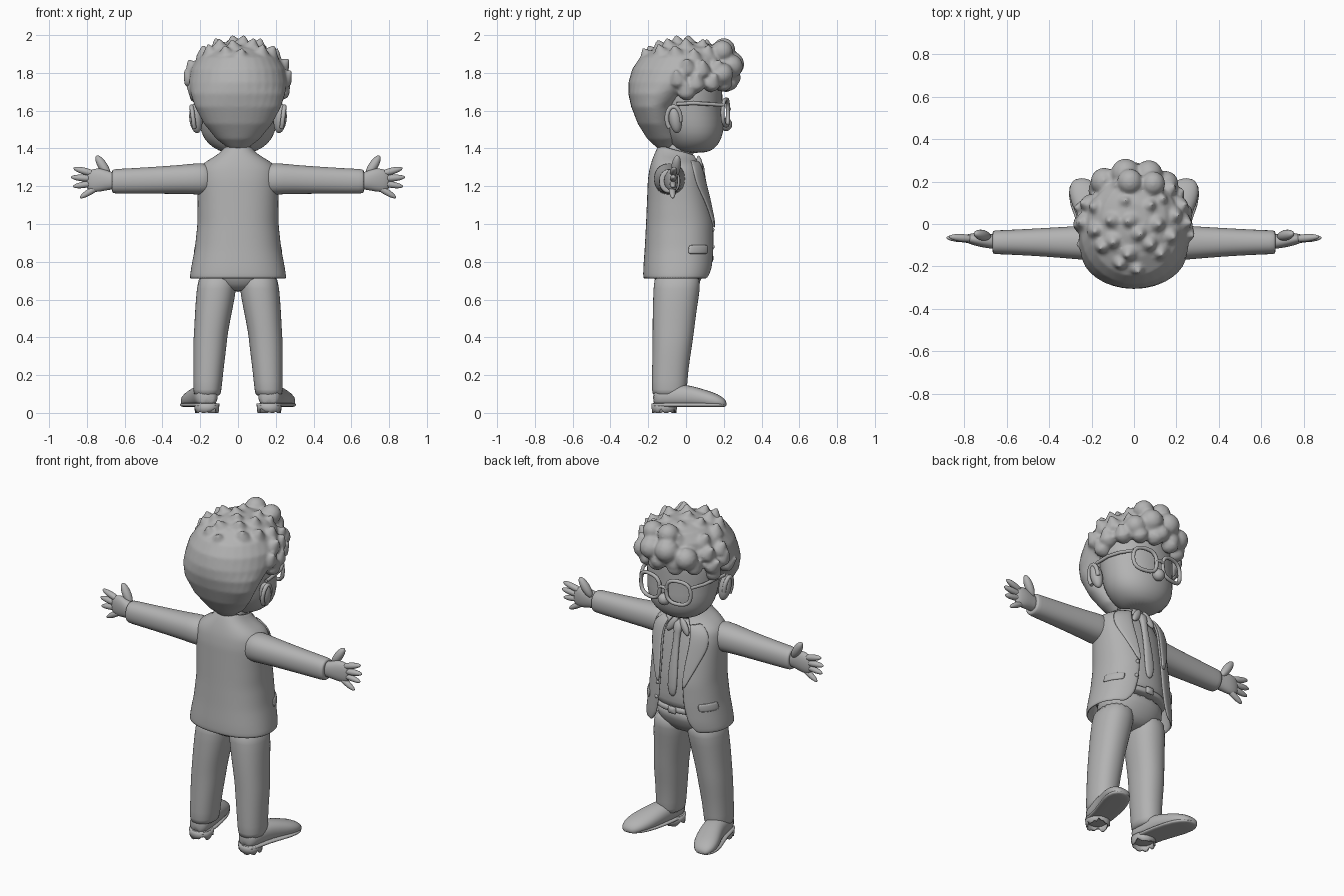
import bpy, bmesh, math, random
from mathutils import Vector

random.seed(4)
cube = bpy.data.objects.get("Cube")
if cube:
    bpy.data.objects.remove(cube)

grey = bpy.data.materials.new("plain grey")
grey.use_nodes = True
GREY = (0.45, 0.45, 0.45, 1)
grey.diffuse_color = GREY
grey.node_tree.nodes["Principled BSDF"].inputs["Base Color"].default_value = GREY


def finish(name, bm, mirror=False, subsurf=1, thick=0):
    """Turn a bmesh into a smooth grey object with the usual modifiers."""
    bmesh.ops.recalc_face_normals(bm, faces=bm.faces)
    mesh = bpy.data.meshes.new(name)
    bm.to_mesh(mesh)
    bm.free()
    mesh.materials.append(grey)
    for poly in mesh.polygons:
        poly.use_smooth = True
    obj = bpy.data.objects.new(name, mesh)
    bpy.context.collection.objects.link(obj)
    if thick:
        solid = obj.modifiers.new("thickness", 'SOLIDIFY')
        solid.thickness = thick
        solid.offset = 0
    if mirror:
        obj.modifiers.new("mirror", 'MIRROR').use_clip = False
    if subsurf:
        obj.modifiers.new("smooth", 'SUBSURF').levels = subsurf
        obj.modifiers["smooth"].render_levels = subsurf
    return obj


def skin(bm, rows, closed, cap=False):
    """Bridge rows of points into a grid of quads."""
    grid = [[bm.verts.new(p) for p in row] for row in rows]
    n = len(grid[0])
    for a, b in zip(grid, grid[1:]):
        for i in range(n if closed else n - 1):
            j = (i + 1) % n
            bm.faces.new((a[i], a[j], b[j], b[i]))
    if cap:
        bm.faces.new(grid[0])
        bm.faces.new(grid[-1])
    return grid


def spow(c, p):
    return math.copysign(abs(c) ** p, c)


def rings(axis, sections, n=20, power=0.9, floor=0.0):
    """Rounded cross-sections (t, u, v, ru, rv) along an axis."""
    rows = []
    for t, u, v, ru, rv in sections:
        row = []
        for k in range(n):
            a = math.tau * k / n
            p, q = u + ru * spow(math.cos(a), power), v + rv * spow(math.sin(a), power)
            x, y, z = {'X': (t, p, q), 'Y': (p, t, q), 'Z': (p, q, t)}[axis]
            row.append(Vector((x, y, max(z, floor))))
        rows.append(row)
    return rows


def loft(name, axis, sections, mirror=False, **kw):
    bm = bmesh.new()
    skin(bm, rings(axis, sections, **kw), True, True)
    return finish(name, bm, mirror)


def ball(bm, p, q, r, flat=1.0, pinch=0.0):
    """Ellipsoid spanning p to q; pinch narrows the end at q."""
    p, q = Vector(p), Vector(q)
    rot = (q - p).to_track_quat('Z', 'Y')
    made = bmesh.ops.create_uvsphere(bm, u_segments=14, v_segments=10, radius=1)
    for v in made["verts"]:
        k = 1 - pinch * max(v.co.z, 0)
        local = Vector((v.co.x * r * k, v.co.y * r * k, v.co.z * (q - p).length / 2))
        v.co = (p + q) / 2 + rot @ local
        v.co.y = (p.y + q.y) / 2 + (v.co.y - (p.y + q.y) / 2) * flat


def tube(name, points, r, closed=False, mirror=False):
    """Round wire through points, made into a mesh."""
    curve = bpy.data.curves.new(name, 'CURVE')
    curve.dimensions = '3D'
    curve.bevel_depth, curve.bevel_resolution = r, 2
    curve.use_fill_caps = True
    line = curve.splines.new('POLY')
    line.points.add(len(points) - 1)
    line.use_cyclic_u = closed
    for slot, p in zip(line.points, points):
        slot.co = (*p, 1)
    temp = bpy.data.objects.new(name, curve)
    bpy.context.collection.objects.link(temp)
    mesh = bpy.data.meshes.new_from_object(temp.evaluated_get(bpy.context.evaluated_depsgraph_get()))
    bm = bmesh.new()
    bm.from_mesh(mesh)
    bpy.data.objects.remove(temp)
    bpy.data.meshes.remove(mesh)
    return finish(name, bm, mirror, 0)


# Jacket: open shell; each section is height, half width, back, front, half gap
JACKET = [(.71, .25, -.22, .135, .14), (.76, .243, -.22, .145, .095), (.87, .222, -.212, .15, .07),
          (1.0, .208, -.205, .147, .06), (1.12, .207, -.2, .125, .065), (1.24, .21, -.195, .098, .075),
          (1.3, .2, -.185, .08, .07), (1.335, .155, -.17, .07, .06), (1.36, .095, -.155, .062, .05),
          (1.39, .075, -.135, .055, .04)]


def jacket_at(z):
    for a, b in zip(JACKET, JACKET[1:]):
        if z <= b[0]:
            f = (z - a[0]) / (b[0] - a[0])
            return [s + (t - s) * f for s, t in zip(a, b)]
    return JACKET[-1]


def jacket_point(z, u, lift=0.0):
    """u runs 0..1 from one front edge round the back to the other."""
    _, hw, back, front, gap = jacket_at(z)
    g = math.asin(gap / hw)
    a = g + (math.tau - 2 * g) * u
    dip = -0.03 * math.cos(a) * max(0, min(1, (z - 1.3) / 0.08))
    return Vector(((hw + lift) * spow(math.sin(a), .85),
                   (front + back) / 2 + ((front - back) / 2 + lift) * spow(math.cos(a), .85), z + dip))


def patch(name, heights, span, lift, thick, mirror=False):
    """Strip lying on the jacket; span gives the u range at each height."""
    bm = bmesh.new()
    skin(bm, [[jacket_point(z, s + (e - s) * k / 4, lift) for k in range(5)]
              for z in heights for s, e in [span(z)]], False)
    return finish(name, bm, mirror, 1, thick)


levels = [.71 + .68 * k / 22 for k in range(23)]
bm = bmesh.new()
skin(bm, [[jacket_point(z, k / 40) for k in range(41)] for z in levels], False)
finish("jacket", bm, thick=0.014)
patch("lapels", [.98 + .37 * k / 8 for k in range(9)],
      lambda z: (0, .012 + .1 * min(1, (z - .98) / .24)), .012, .012, True)
patch("pocket_flaps", (.84, .865, .89), lambda z: (.07, .19), .009, .012, True)
bm = bmesh.new()
for z in (.88, .97):
    p = jacket_point(z, .015)
    ball(bm, p - Vector((0, .008, 0)), p + Vector((0, .014, 0)), .012)
finish("buttons", bm, subsurf=0)

# Shirt, neck, collar, tie and belt
loft("shirt", 'Z', [(z, 0, (b + f) / 2, hw - .022, (f - b) / 2 - .018)
                    for z, hw, b, f, _ in [jacket_at(.8 + .07 * k) for k in range(9)]])
loft("neck", 'Z', [(1.3, 0, -.05, .075, .08), (1.38, 0, -.04, .07, .08), (1.46, 0, -.02, .07, .08)])
loft("tie", 'Z', [(.9, 0, .13, .012, .01), (.95, 0, .137, .035, .012), (1.1, 0, .12, .026, .014),
                  (1.27, 0, .083, .017, .014), (1.29, 0, .08, .026, .02), (1.33, 0, .068, .03, .02),
                  (1.345, 0, .055, .02, .015)])
bm = bmesh.new()
ball(bm, (.012, .06, 1.36), (.07, .085, 1.27), .022, .7)
finish("shirt_collar", bm, True, 0)
loft("belt", 'Z', [(.8, 0, -.035, .2, .165), (.805, 0, -.035, .207, .172),
                   (.835, 0, -.035, .207, .172), (.84, 0, -.035, .2, .165)])
loft("buckle", 'Y', [(.125, 0, .82, .03, .024), (.147, 0, .82, .03, .024)], power=.4)

# Trousers
loft("hips", 'Z', [(.64, 0, -.045, .06, .07), (.68, 0, -.045, .17, .115), (.74, 0, -.04, .205, .14),
                   (.83, 0, -.035, .2, .162)])
loft("trouser_legs", 'Z', [(.75, .105, -.045, .1, .125), (.66, .113, -.048, .107, .125),
                           (.55, .128, -.06, .1, .118), (.42, .144, -.068, .09, .11),
                           (.36, .149, -.072, .09, .106), (.22, .157, -.085, .08, .096),
                           (.11, .163, -.088, .075, .094), (.085, .163, -.088, .07, .088)], mirror=True)

# Shoes with worn, ragged heels
loft("shoes", 'Y', [(-.175, .165, .08, .035, .045), (-.15, .165, .085, .063, .055), (-.05, .175, .09, .065, .065),
                    (.03, .195, .085, .072, .06), (.11, .222, .07, .08, .05), (.17, .238, .06, .07, .04),
                    (.205, .245, .05, .045, .025), (.215, .246, .045, .02, .01)], mirror=True, floor=.04)
loft("shoe_soles", 'Y', [(-.18, .165, .042, .03, .01), (-.16, .165, .042, .067, .012), (-.05, .175, .042, .07, .012),
                         (.1, .222, .042, .088, .012), (.18, .242, .042, .068, .012),
                         (.217, .248, .042, .025, .01)], mirror=True, power=.6)
bm = bmesh.new()
rows = rings('Z', [(.05, .165, -.115, .062, .064), (.025, .165, -.115, .06, .062),
                   (.01, .165, -.115, .058, .06)], n=26)
for i, p in enumerate(rows[-1]):
    p.z = random.choice((0, .008, .022)) if i else 0
skin(bm, rows, True)
finish("heels", bm, True, 0, .01)

# Sleeves and hands
loft("sleeves", 'X', [(.13, -.085, 1.235, .08, .08), (.2, -.088, 1.24, .085, .086), (.28, -.088, 1.237, .078, .078),
                      (.42, -.086, 1.232, .068, .073), (.56, -.086, 1.228, .06, .068), (.65, -.086, 1.226, .057, .066),
                      (.668, -.086, 1.226, .054, .062), (.665, -.086, 1.226, .04, .045)], mirror=True)
loft("palms", 'X', [(.63, -.084, 1.226, .036, .043), (.68, -.082, 1.23, .034, .048), (.73, -.074, 1.234, .034, .064),
                    (.77, -.07, 1.23, .026, .062), (.805, -.068, 1.226, .014, .045)], mirror=True)
bm = bmesh.new()
for base, tip, r in [((.68, -.06, 1.25), (.75, -.045, 1.362), .026), ((.74, -.072, 1.26), (.872, -.06, 1.296), .019),
                     ((.74, -.07, 1.238), (.885, -.065, 1.248), .019), ((.74, -.07, 1.22), (.875, -.068, 1.198), .018),
                     ((.72, -.074, 1.21), (.838, -.07, 1.138), .018)]:
    ball(bm, base, tip, r)
finish("fingers", bm, True)

# Head, ears and nose
loft("head", 'Z', [(1.375, 0, .04, .07, .07), (1.4, 0, .045, .13, .11), (1.45, 0, .045, .185, .147),
                   (1.52, 0, .035, .207, .168), (1.6, 0, .022, .212, .172), (1.68, 0, .015, .222, .18),
                   (1.78, 0, 0, .22, .19), (1.88, 0, 0, .15, .14)], power=.95, n=24)
bm = bmesh.new()
ball(bm, (.215, -.045, 1.48), (.232, -.07, 1.635), .036)
finish("ears", bm, True)
tube("ear_rims", [(.238 + .008 * math.sin(a), -.066 + .036 * math.cos(a), 1.56 + .062 * math.sin(a))
                  for a in [math.pi * (k / 10 - .1) for k in range(15)]], .012, mirror=True)
bm = bmesh.new()
ball(bm, (0, .178, 1.527), (0, .245, 1.527), .037)
finish("nose", bm)

# Glasses
rim = [(x, .222 - x * x, 1.59 + .07 * spow(math.sin(a), .75))
       for a in [math.tau * k / 20 for k in range(20)] for x in [.095 + .073 * spow(math.cos(a), .75)]]
tube("glasses_rims", rim, .011, True, True)
tube("glasses_bridge", [(-.028, .222, 1.6), (0, .228, 1.61), (.028, .222, 1.6)], .01)
tube("glasses_temples", [(.166, .195, 1.63), (.205, .12, 1.635), (.222, .04, 1.64), (.226, -.05, 1.635)],
     .01, mirror=True)

# Hair: full back mass, upswept tufts and round front curls, fused together
bm = bmesh.new()
skin(bm, rings('Z', [(z, 0, (b + f) / 2, hw, (f - b) / 2) for z, hw, b, f in
                     [(1.4, .05, -.15, -.07), (1.45, .115, -.205, -.03), (1.53, .18, -.255, -.05),
                      (1.62, .228, -.29, -.04), (1.69, .25, -.306, .04), (1.75, .26, -.305, .16),
                      (1.82, .25, -.285, .21), (1.88, .215, -.245, .22), (1.93, .15, -.16, .2),
                      (1.96, .06, -.06, .1)]], n=32, power=1), True, True)
for row, (el, count) in enumerate([(-22, 13), (-2, 15), (20, 14), (42, 11), (64, 7), (86, 2)]):
    for k in range(count):
        az = math.tau * (k + row % 2 / 2 + random.uniform(-.2, .2)) / count
        e = math.radians(el + random.uniform(-5, 5))
        d = Vector((math.cos(az) * math.cos(e), math.sin(az) * math.cos(e), math.sin(e)))
        if (d.y < -.35 and el < 30) or (el < -10 and d.y > .4):
            continue
        root = Vector((d.x * .235, d.y * .235 - .01, 1.755 + d.z * .175))
        lean = (d * .7 + Vector((random.uniform(-.3, .3), -.1, .7))).normalized()
        ball(bm, root - lean * .045, root + lean * .08, .05, pinch=.75)
for x, y, z, r in [(-.14, .2, 1.8, .065), (-.04, .238, 1.84, .07), (.07, .235, 1.83, .066), (.15, .19, 1.79, .06),
                   (.01, .24, 1.77, .05), (-.08, .22, 1.765, .048), (-.02, .2, 1.92, .06), (.09, .19, 1.91, .058)]:
    ball(bm, (x, y - r, z), (x, y + r, z + .01), r)
for v in bm.verts:
    v.co.z = min(v.co.z, 2.0)
hair = finish("hair", bm, subsurf=0)
remesh = hair.modifiers.new("fuse", 'REMESH')
remesh.mode, remesh.voxel_size, remesh.use_smooth_shade = 'VOXEL', 0.01, True
soften = hair.modifiers.new("soften", 'SMOOTH')
soften.factor, soften.iterations = 0.5, 3
